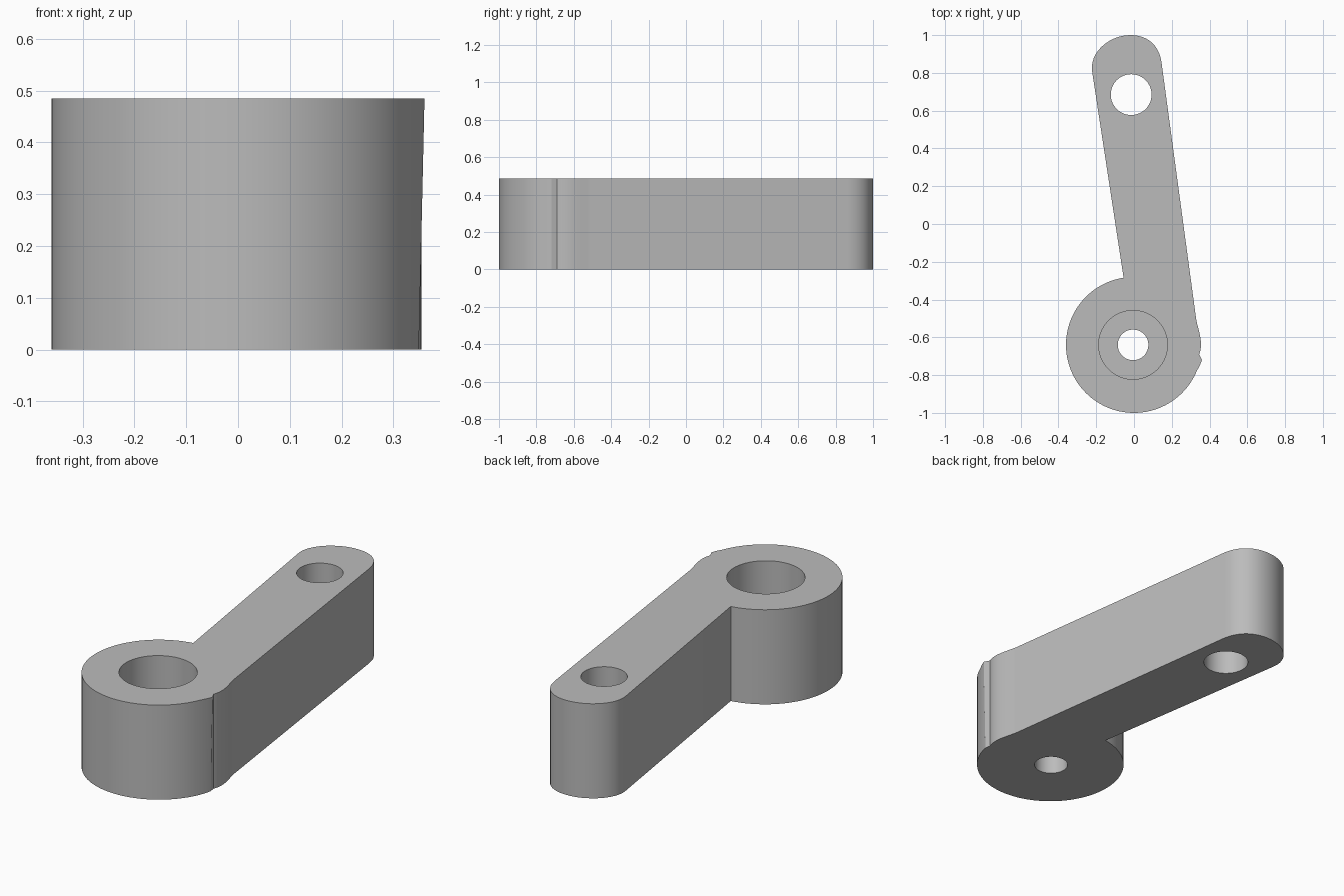
import bpy
import bmesh
from math import cos, sin, radians
from mathutils import Vector
from mathutils.geometry import interpolate_bezier

HEIGHT = 0.485
HUB = Vector((0, -0.64))
HUB_RADIUS = 0.36

cube = bpy.data.objects.get("Cube")
if cube:
    bpy.data.objects.remove(cube, do_unlink=True)

# Plain grey metal
metal = bpy.data.materials.new("grey metal")
metal.use_nodes = True
metal.diffuse_color = (0.5, 0.5, 0.5, 1)
metal.node_tree.nodes["Principled BSDF"].inputs["Base Color"].default_value = (0.5, 0.5, 0.5, 1)


def bezier(*points):
    return [p.to_2d() for p in interpolate_bezier(*[Vector((x, y, 0)) for x, y in points], 14)]


# Outline, clockwise: hub arc, rounded arm tip, then the small notch
outline = []
for i in range(73):
    a = radians(-23 - i * (238.2 / 72))
    outline.append(HUB + HUB_RADIUS * Vector((cos(a), sin(a))))
outline += bezier((-0.222, 0.81), (-0.235, 0.91), (-0.13, 1), (-0.02, 1))
outline += bezier((-0.02, 1), (0.07, 1), (0.13, 0.95), (0.145, 0.86))[1:]
outline += bezier((0.33, -0.51), (0.34, -0.56), (0.37, -0.63), (0.345, -0.69))
tooth = len(outline)
outline += [Vector((0.36, -0.72)), Vector((0.35, -0.745))]

# Lever arm body, with the tooth tapering inwards towards the base
bm = bmesh.new()
top = [bm.verts.new((p.x, p.y, HEIGHT)) for p in outline]
base = [bm.verts.new((p.x, p.y, 0)) for p in outline]
base[tooth].co.x -= 0.011
base[tooth + 1].co.x -= 0.006
bm.faces.new(top)
bm.faces.new(base[::-1])
for i in range(len(top)):
    bm.faces.new((top[i - 1], base[i - 1], base[i], top[i]))
bmesh.ops.recalc_face_normals(bm, faces=bm.faces)
mesh = bpy.data.meshes.new("lever_arm")
bm.to_mesh(mesh)
bm.free()
mesh.materials.append(metal)
arm = bpy.data.objects.new("lever_arm", mesh)
bpy.context.collection.objects.link(arm)


def drill(name, x, y, radius, floor):
    """Cut a round hole from the top down to the floor height."""
    bpy.ops.mesh.primitive_cylinder_add(vertices=72, radius=radius, depth=1,
                                        location=(x, y, floor + 0.5))
    cutter = bpy.context.object
    cutter.name = name
    cutter.hide_render = True
    cutter.data.materials.append(metal)
    bpy.context.view_layer.objects.active = arm
    cut = arm.modifiers.new(name, "BOOLEAN")
    cut.operation = "DIFFERENCE"
    cut.solver = "EXACT"
    cut.object = cutter
    bpy.ops.object.modifier_apply(modifier=cut.name)
    bpy.data.objects.remove(cutter, do_unlink=True)


# Pin hole, counterbore and shaft hole
drill("pin_hole", -0.015, 0.685, 0.108, -0.1)
drill("counterbore", -0.005, -0.64, 0.182, 0.18)
drill("shaft_hole", -0.005, -0.64, 0.081, -0.1)

bpy.ops.object.select_all(action="DESELECT")
arm.select_set(True)
bpy.context.view_layer.objects.active = arm
bpy.ops.object.shade_smooth_by_angle(angle=radians(30))
